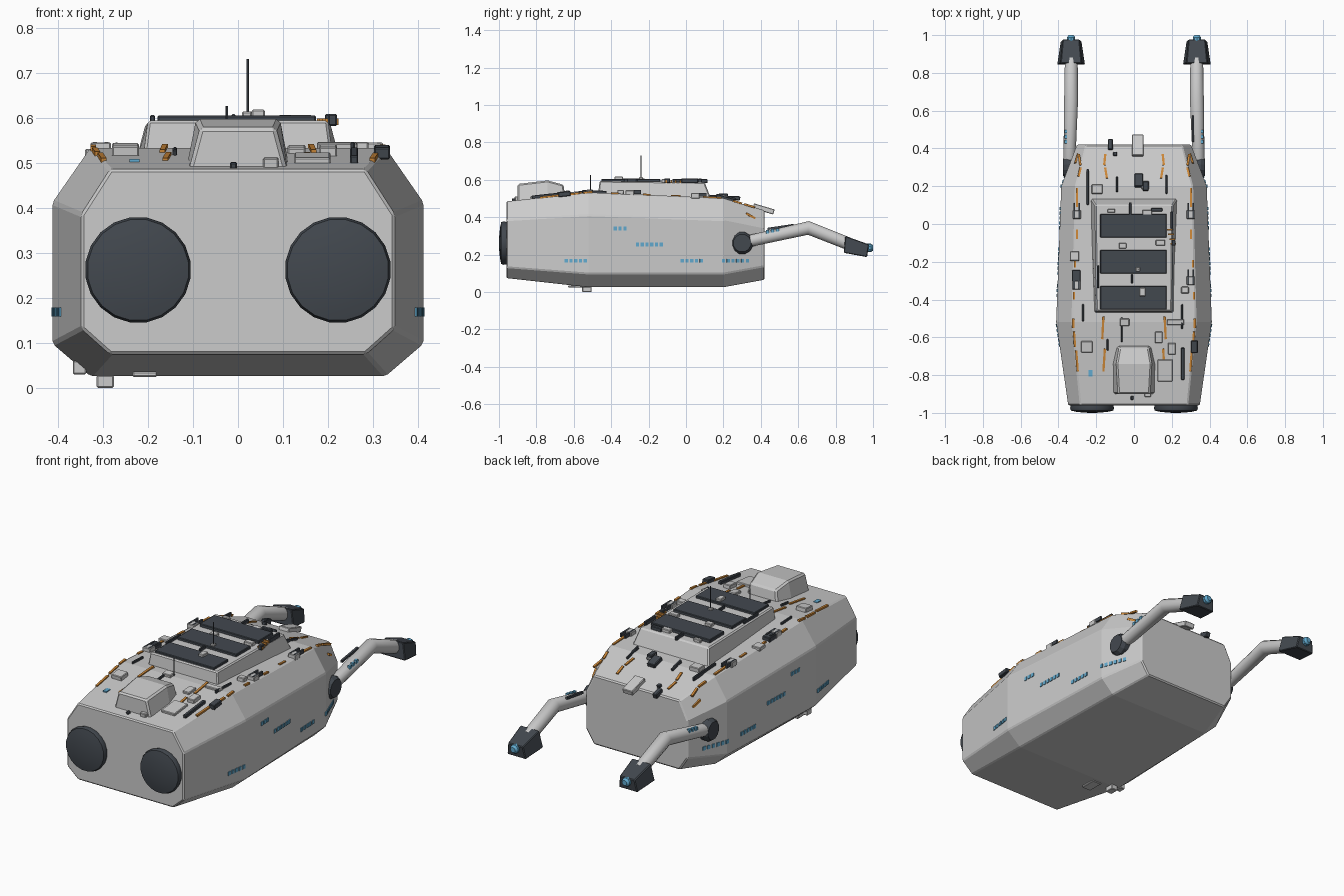
import bpy, bmesh, math
from mathutils import Vector

if "Cube" in bpy.data.objects:
    bpy.data.objects.remove(bpy.data.objects["Cube"])


def material(name, rgb):
    m = bpy.data.materials.new(name)
    m.diffuse_color = (*rgb, 1)
    m.use_nodes = True
    m.node_tree.nodes["Principled BSDF"].inputs["Base Color"].default_value = m.diffuse_color
    return m


LIGHT = material("light grey hull", (0.60, 0.60, 0.60))
DARK = material("dark slate", (0.055, 0.065, 0.078))
BLUE = material("window blue", (0.12, 0.40, 0.62))
ORANGE = material("orange marking", (0.62, 0.25, 0.04))


def finish(name, bm, mat, bevel=0, smooth=False):
    bmesh.ops.recalc_face_normals(bm, faces=bm.faces)
    me = bpy.data.meshes.new(name)
    bm.to_mesh(me)
    bm.free()
    me.materials.append(mat)
    ob = bpy.data.objects.new(name, me)
    bpy.context.collection.objects.link(ob)
    if bevel:
        mod = ob.modifiers.new("bevel", 'BEVEL')
        mod.width, mod.segments = bevel, 1
    if smooth:
        bpy.context.view_layer.objects.active = ob
        ob.select_set(True)
        bpy.ops.object.shade_smooth_by_angle(angle=math.radians(35))
        ob.select_set(False)
    return ob


def loft(name, rings, mat, **kw):
    """Skin a run of equal-sized point rings and cap both ends."""
    bm = bmesh.new()
    vs = [[bm.verts.new(p) for p in r] for r in rings]
    n = len(vs[0])
    for a, b in zip(vs, vs[1:]):
        for i in range(n):
            j = (i + 1) % n
            bm.faces.new((a[i], a[j], b[j], b[i]))
    bm.faces.new(vs[0])
    bm.faces.new(vs[-1])
    return finish(name, bm, mat, **kw)


def circle(center, axis, r, n):
    q = Vector(axis).to_track_quat('Z', 'Y')
    return [Vector(center) + q @ Vector((r * math.cos(2 * math.pi * (i + .5) / n),
            r * math.sin(2 * math.pi * (i + .5) / n), 0)) for i in range(n)]


def add_box(bm, c, size, rx=0.0, rz=0.0):
    from mathutils import Matrix
    m = (Matrix.Translation(c) @ Matrix.Rotation(rz, 4, 'Z') @ Matrix.Rotation(rx, 4, 'X')
         @ Matrix.Diagonal((*size, 1)))
    bmesh.ops.create_cube(bm, size=1, matrix=m)


# Hull stations: y, side half width, deck half width, z bottom, z low, z high, z deck
ST = [(-.96, .348, .284, .075, .132, .385, .485),
      (-.52, .412, .328, .026, .098, .412, .533),
      (.20, .385, .310, .026, .098, .385, .502),
      (.42, .302, .255, .066, .138, .340, .437)]


def station(y):
    for a, b in zip(ST, ST[1:]):
        if y <= b[0] or b is ST[-1]:
            t = (y - a[0]) / (b[0] - a[0])
            return [p + (q - p) * t for p, q in zip(a, b)], [(q - p) / (b[0] - a[0]) for p, q in zip(a, b)]


def octagon(y, w, t, z0, z1, z2, z3):
    half = [(t, z0), (w, z1), (w, z2), (t, z3)]
    return [(x, y, z) for x, z in half] + [(-x, y, z) for x, z in reversed(half)]


loft("hull", [octagon(*s) for s in ST], LIGHT, bevel=.006)

# Raised cabin and forward bridge, each with sloping walls
def block(y, base, top, z0, z1, y_top=None):
    yt = y if y_top is None else y_top
    return [(-base, y, z0), (base, y, z0), (top, yt, z1), (-top, yt, z1)]


loft("cabin", [block(-.475, .215, .2, .48, .594, -.462), block(.145, .236, .205, .47, .587, .10)],
     LIGHT, bevel=.006)
loft("bridge", [block(-.9, .113, .084, .47, .578), block(-.74, .118, .093, .47, .597),
                block(-.64, .098, .078, .47, .574, -.655)], LIGHT, bevel=.008)

# Roof panels
bm = bmesh.new()
for y in (-.01, -.2, -.39):
    add_box(bm, (-.003, y, .594), (.352, .125, .022))
finish("roof_panels", bm, DARK, bevel=.003)

# Round front pods
for s, side in ((-1, "left"), (1, "right")):
    prof = [(-.95, .112), (-.975, .118), (-.988, .113), (-.994, .085), (-.998, .05), (-1, .015)]
    loft(f"front_pod_{side}", [circle((s * .222, y, .262), (0, 1, 0), r, 20) for y, r in prof],
         DARK, smooth=True)

# Rear arms: shoulder, bent tube, tapered claw, blue tip
for s, side in ((-1, "left"), (1, "right")):
    loft(f"arm_joint_{side}", [circle((s * x, .30, .262), (1, 0, 0), r, 12)
         for x, r in ((.29, .058), (.355, .06), (.375, .048))], DARK)
    path = [((s * .343, .29, .262), (0, 1, .2), .032), ((s * .333, .655, .343), (0, 1, -.08), .038),
            ((s * .332, .87, .258), (0, 1, -.4), .035)]
    loft(f"arm_{side}", [circle(*p, 12) for p in path], LIGHT, smooth=True)
    loft(f"claw_{side}", [
        [(s * .333 + dx * w, y, z) for dx, y, z in pts] for w, pts in (
            (.074, ((-1, .843, .21), (1, .843, .21), (.75, .852, .30), (-.75, .852, .30))),
            (.055, ((-1, .968, .187), (1, .968, .187), (.8, .978, .255), (-.8, .978, .255))))],
         DARK, bevel=.004)
    loft(f"claw_tip_{side}", [circle((s * .333, y, .236), (0, 1, 0), r, 10)
         for y, r in ((.96, .023), (.988, .023), (1, .014))], BLUE, smooth=True)

# Side windows: first y, z, count
bm = bmesh.new()
for y0, z, n in ((-.378, .34, 3), (-.26, .254, 6), (-.64, .168, 5), (-.02, .168, 5), (.2, .168, 6)):
    for i in range(n):
        y = y0 + i * .0255
        v, d = station(y)
        for s in (-1, 1):
            add_box(bm, (s * v[1], y, z), (.008, .017, .02), rz=-s * math.atan(d[1]))
for i in range(3):
    for s in (-1, 1):
        add_box(bm, (s * .362, .435 + i * .027, .322 + i * .005), (.014, .017, .018))
add_box(bm, (-.23, -.79, station(-.79)[0][6]), (.022, .036, .01))
finish("windows", bm, BLUE)

# Orange deck stripes: x, y start, y end, sideways drift
bm = bmesh.new()
edge = [(.288, .37, .31, -.01), (.288, .30, .25, .012), (.302, .19, .09, 0), (.302, -.03, -.08, 0),
        (.312, -.19, -.23, 0), (.318, -.36, -.40, 0), (.322, -.50, -.55, 0),
        (.315, -.57, -.65, -.006), (.302, -.67, -.78, -.008)]
inner = [(.155, .37, .31, .006), (.148, .30, .24, -.01), (.165, -.49, -.61, .006), (.158, -.66, -.78, .008)]
for x, a, b, dx in edge + inner:
    y = (a + b) / 2
    v, d = station(y)
    for s in (-1, 1):
        add_box(bm, (s * x, y, v[6] + .001), (.012, a - b, .01), math.atan(d[6]),
                math.atan2(s * dx, a - b))
for i in range(4):
    add_box(bm, (.19 + .006 * i, -.03 - .025 * i, .591), (.03, .008, .014))
finish("orange_stripes", bm, ORANGE)

# Orange flashes on the rear shoulders
bm = bmesh.new()
for s in (-1, 1):
    v, d = station(.345)
    add_box(bm, (s * (v[1] + v[2]) / 2, .345, (v[5] + v[6]) / 2), (.014, .055, .012), -.5, s * .3)
finish("shoulder_flashes", bm, ORANGE)

# Deck fittings: x, y, width, depth, height
light_fit = [(.02, .415, .06, .115, .02), (-.195, .185, .058, .05, .02), (.06, .205, .04, .04, .015),
             (-.25, -.65, .06, .06, .022), (.2, -.66, .04, .06, .02), (.165, -.775, .08, .115, .012),
             (.073, -.89, .034, .05, .02), (-.315, -.17, .05, .05, .012), (.27, -.35, .04, .035, .02),
             (.22, -.52, .09, .03, .012), (-.05, -.52, .05, .04, .015), (.13, -.6, .04, .06, .012)]
dark_fit = [(-.125, .42, .025, .055, .02), (-.10, .37, .02, .02, .015), (.025, .23, .045, .07, .02),
            (.062, .20, .03, .05, .025), (-.245, .195, .012, .19, .014), (-.09, .21, .012, .08, .014),
            (.172, .21, .01, .1, .012), (-.305, -.275, .045, .06, .02), (.32, -.65, .035, .065, .018),
            (.258, -.74, .018, .17, .016), (-.065, -.56, .01, .13, .012), (-.14, -.64, .01, .06, .012),
            (.255, -.49, .01, .13, .012), (-.01, -.92, .015, .02, .012), (-.27, -.47, .01, .09, .012),
            (.1, -.82, .012, .08, .014)]
# Roof fittings sit on the cabin
light_roof = [(.045, -.36, .03, .045, .028), (.02, -.24, .022, .022, .024), (-.06, -.115, .04, .03, .014),
              (.07, .06, .05, .03, .014), (.14, -.10, .05, .03, .016), (-.12, .07, .04, .02, .014)]
dark_roof = [(.2, .02, .014, .09, .018), (.12, .075, .06, .02, .016), (-.19, -.28, .012, .12, .016),
             (-.02, .08, .012, .07, .014), (.21, -.10, .02, .03, .018), (-.01, -.29, .01, .05, .018)]
for name, mat, deck, roof in (("light_fittings", LIGHT, light_fit, light_roof),
                              ("dark_fittings", DARK, dark_fit, dark_roof)):
    bm = bmesh.new()
    for x, y, w, d, h in deck:
        v, g = station(y)
        add_box(bm, (x, y, v[6] + h / 2 - .004), (w, d, h + .008), math.atan(g[6]))
    for x, y, w, d, h in roof:
        add_box(bm, (x, y, .59 + h / 2 - .004), (w, d, h + .008))
    finish(name, bm, mat, bevel=.003)

# Mooring clusters along the deck edges
lb, db = bmesh.new(), bmesh.new()
for x, y in ((-.303, .05), (.3, .05), (-.305, -.325), (.3, -.3)):
    z = station(y)[0][6]
    add_box(lb, (x, y, z + .006), (.045, .045, .03))
    for dx in (-.013, .013):
        add_box(db, (x + dx, y + .02, z + .012), (.009, .08, .02))
finish("mooring_bases", lb, LIGHT, bevel=.003)
finish("mooring_bars", db, DARK)

# Antennas, with a foot on the tall one
for name, x, y, z0, z1 in (("tall_antenna", .022, -.24, .59, .73), ("short_antenna", -.025, -.51, .52, .626)):
    loft(name, [circle((x, y, z), (0, 0, 1), .003, 6) for z in (z0, z1)], DARK)

# Rod along the right arm
bm = bmesh.new()
add_box(bm, (.312, .505, .348), (.012, .14, .012), .15)
finish("arm_rod", bm, DARK)

# Keel fittings
bm = bmesh.new()
add_box(bm, (-.295, -.53, .014), (.038, .05, .028))
add_box(bm, (-.352, -.53, .045), (.03, .04, .03))
add_box(bm, (-.207, -.585, .03), (.055, .09, .012))
finish("keel_fittings", bm, LIGHT, bevel=.003)
